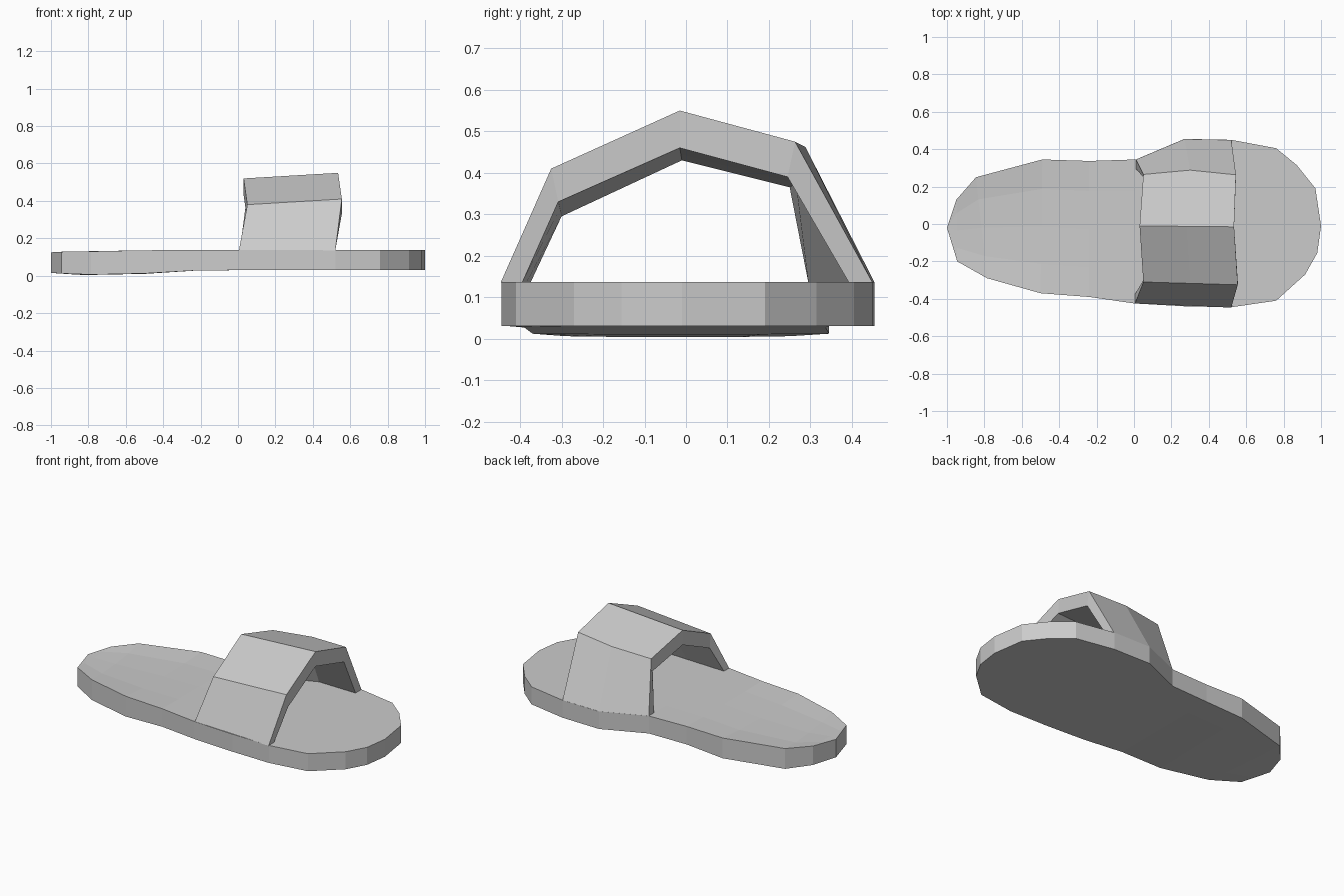
import bpy, bmesh
from mathutils import Vector


def loft(name, rings, caps):
    """Skin closed rings of equal length into one flat-shaded solid."""
    bm = bmesh.new()
    rows = [[bm.verts.new(p) for p in ring] for ring in rings]
    n = len(rows[0])
    for a, b in zip(rows, rows[1:]):
        for i in range(n):
            j = (i + 1) % n
            bm.faces.new((a[i], a[j], b[j], b[i]))
    if caps:  # arch ends: bridge outer line to inner line
        for row in (rows[0], rows[-1]):
            for i in range(n // 2 - 1):
                bm.faces.new((row[i], row[i + 1], row[n - 2 - i], row[n - 1 - i]))
    bmesh.ops.remove_doubles(bm, verts=bm.verts, dist=1e-4)
    bmesh.ops.recalc_face_normals(bm, faces=bm.faces)
    mesh = bpy.data.meshes.new(name)
    bm.to_mesh(mesh)
    bm.free()
    obj = bpy.data.objects.new(name, mesh)
    bpy.context.collection.objects.link(obj)
    return obj


# Sole: stations of (x, y) on back edge, (x, y) on front edge, bottom z, rim z, dish depth
stations = [
    (-1.00, -0.02, -1.00, -0.02, 0.015, 0.125, 0),
    (-0.95, 0.13, -0.945, -0.20, 0.012, 0.128, 0.004),
    (-0.845, 0.25, -0.785, -0.29, 0.006, 0.130, 0.014),
    (-0.49, 0.345, -0.50, -0.37, 0.012, 0.136, 0.012),
    (-0.24, 0.337, -0.24, -0.39, 0.027, 0.137, 0.003),
    (0.01, 0.345, 0.005, -0.425, 0.03, 0.137, 0),
    (0.27, 0.455, 0.27, -0.44, 0.03, 0.137, 0),
    (0.52, 0.45, 0.52, -0.445, 0.03, 0.137, 0),
    (0.76, 0.405, 0.76, -0.41, 0.03, 0.137, 0),
    (0.87, 0.315, 0.915, -0.27, 0.03, 0.137, 0),
    (0.97, 0.19, 0.98, -0.155, 0.03, 0.137, 0),
    (1.00, -0.01, 1.00, -0.01, 0.03, 0.137, 0),
]
rings = []
for xb, yb, xf, yf, bottom, rim, dish in stations:
    line = [Vector((xf, yf, 0)).lerp(Vector((xb, yb, 0)), t)
            for t in (0, 0.22, 0.5, 0.78, 1)]
    depth = (0, 0.8, 1, 0.8, 0)
    top = [(p.x, p.y, rim - dish * d) for p, d in zip(line, depth)]
    low = [(p.x, p.y, bottom - 0.15 * dish * d) for p, d in zip(line, depth)]
    rings.append(top + low[::-1])
loft("sole", rings, False)

# Strap: folded arch sections (outer then inner), heel side, middle and toe side
heel = [(0.005, -0.425, 0.135), (0.05, -0.31, 0.38), (0.03, -0.01, 0.52),
        (0.05, 0.265, 0.445), (0.01, 0.345, 0.135),
        (0.01, 0.295, 0.135), (0.05, 0.25, 0.365), (0.03, -0.01, 0.43),
        (0.05, -0.30, 0.295), (0.005, -0.375, 0.135)]
toe = [(0.52, -0.447, 0.135), (0.555, -0.325, 0.41), (0.535, -0.015, 0.55),
       (0.545, 0.263, 0.475), (0.52, 0.45, 0.135),
       (0.52, 0.393, 0.135), (0.545, 0.245, 0.39), (0.535, -0.015, 0.46),
       (0.555, -0.308, 0.33), (0.52, -0.395, 0.135)]
middle = [(Vector(a) + Vector(b)) / 2 for a, b in zip(heel, toe)]
middle[3] = Vector((0.30, 0.288, 0.462))
middle[4] = Vector((0.27, 0.455, 0.135))
middle[5] = Vector((0.27, 0.398, 0.135))
middle[6] = Vector((0.30, 0.265, 0.375))
loft("strap", [heel, middle, toe], True)
# strap feet are closed by the last side of each section ring
